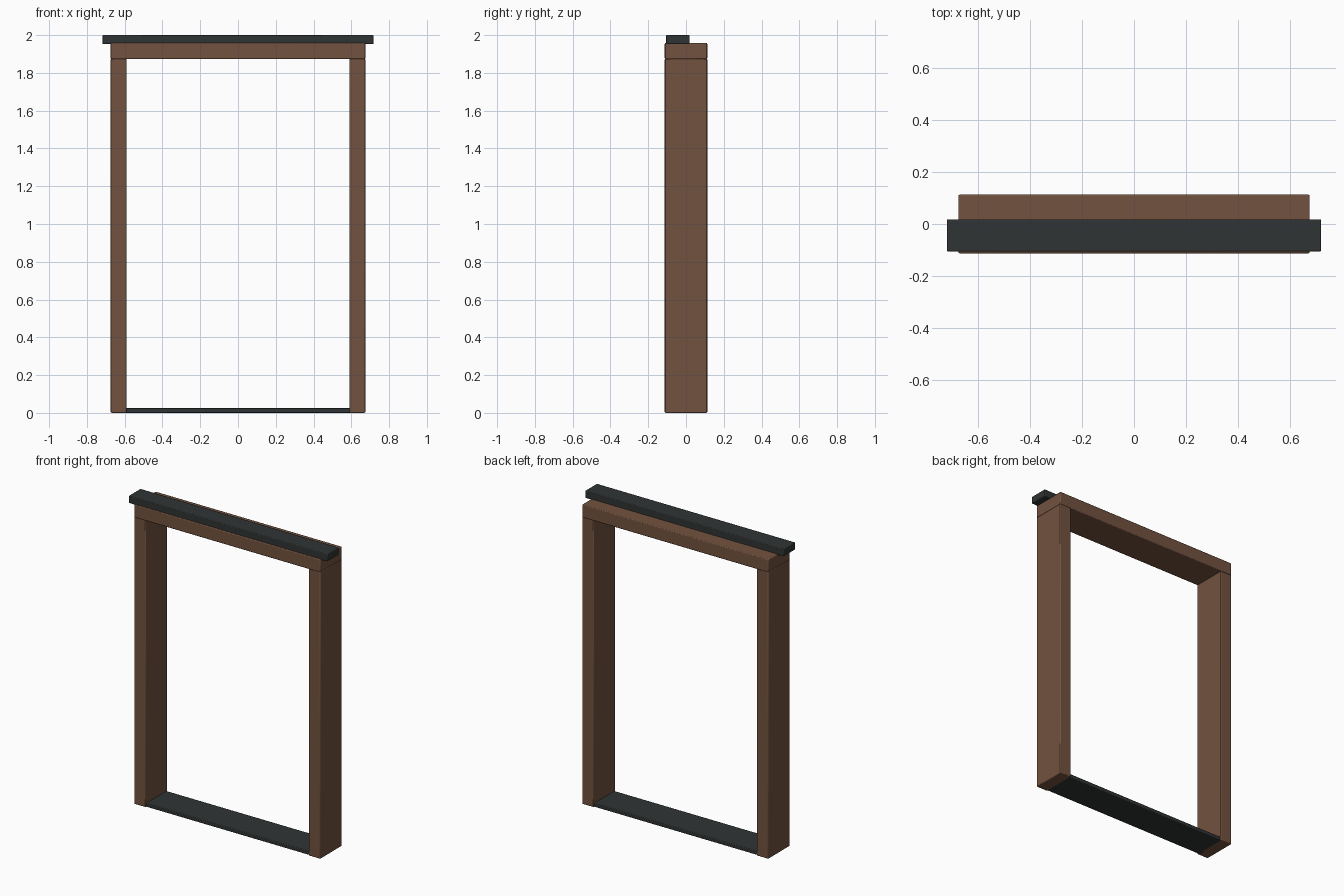
import bpy

if "Cube" in bpy.data.objects:
    bpy.data.objects.remove(bpy.data.objects["Cube"])


def material(name, color):
    m = bpy.data.materials.new(name)
    m.diffuse_color = color
    m.use_nodes = True
    m.node_tree.nodes["Principled BSDF"].inputs["Base Color"].default_value = m.diffuse_color
    return m


wood = material("brown_wood", (0.17, 0.085, 0.05, 1))
metal = material("dark_metal", (0.03, 0.034, 0.034, 1))


def box(name, lo, hi, mat, bevel=0.005):
    """Softly bevelled box between two opposite corners."""
    bpy.ops.mesh.primitive_cube_add(
        size=1, location=[(a + b) / 2 for a, b in zip(lo, hi)])
    ob = bpy.context.object
    ob.name = name
    ob.scale = [b - a for a, b in zip(lo, hi)]
    bpy.ops.object.transform_apply(location=False, rotation=False, scale=True)
    mod = ob.modifiers.new("soft_edges", "BEVEL")
    mod.width = bevel
    mod.segments = 2
    ob.data.materials.append(mat)
    bpy.ops.object.shade_smooth_by_angle()
    return ob


# Side jambs
for side, x in (("left", -0.632), ("right", 0.632)):
    box(side + "_jamb", (x - 0.042, -0.1125, 0), (x + 0.042, 0.1125, 1.875), wood)

# Header across the top of the jambs
box("header", (-0.674, -0.1125, 1.873), (0.674, 0.1125, 1.958), wood)

# Threshold strip between the jambs
box("threshold", (-0.61, -0.105, 0), (0.61, 0.105, 0.025), metal, 0.004)

# Overhanging drip cap along the front of the header
box("drip_cap", (-0.718, -0.105, 1.953), (0.718, 0.018, 2.0), metal, 0.004)
